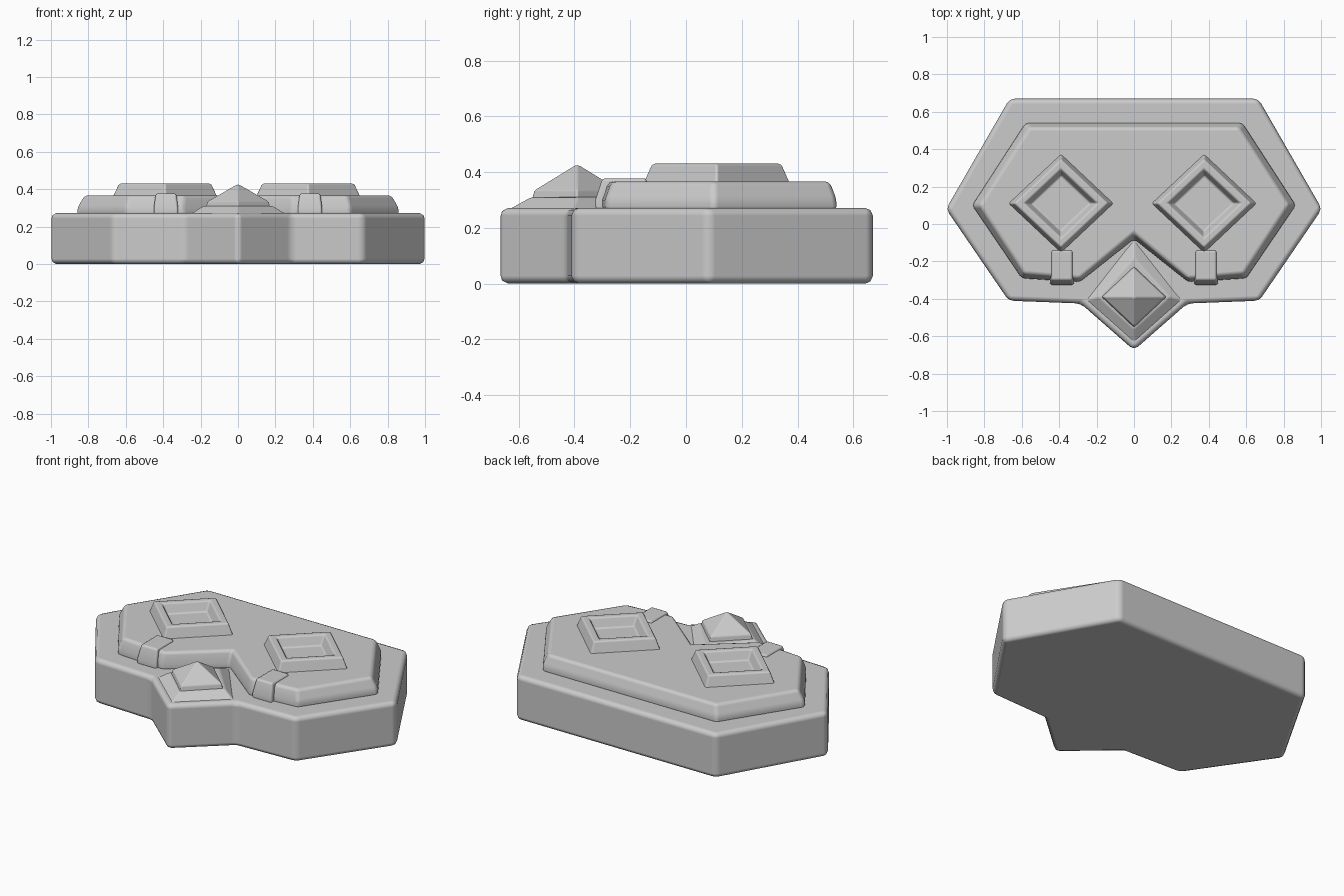
import bpy
import math

cube = bpy.data.objects.get("Cube")
if cube:
    bpy.data.objects.remove(cube)

stone = bpy.data.materials.new("grey stone")
stone.use_nodes = True
GREY = (0.6, 0.6, 0.6, 1)
stone.diffuse_color = GREY
stone.node_tree.nodes["Principled BSDF"].inputs["Base Color"].default_value = GREY


def mirrored(half):
    """Full outline from its +x half, running front to back."""
    return half + [(-x, y) for x, y in reversed(half) if x > 0]


def diamond(cx, cy, rx, ry):
    return [(cx, cy - ry), (cx + rx, cy), (cx, cy + ry), (cx - rx, cy)]


def stack(name, rings, bevel, segments=2):
    """Solid made of outlines joined from the bottom up: (outline, z)."""
    n = len(rings[0][0])
    verts = [(x, y, z) for outline, z in rings for x, y in outline]
    faces = [list(range(n))[::-1], list(range(len(verts) - n, len(verts)))]
    for r in range(len(rings) - 1):
        for i in range(n):
            a, b = r * n + i, r * n + (i + 1) % n
            faces.append((a, b, b + n, a + n))
    mesh = bpy.data.meshes.new(name)
    mesh.from_pydata(verts, [], faces)
    mesh.materials.append(stone)
    obj = bpy.data.objects.new(name, mesh)
    bpy.context.collection.objects.link(obj)
    bpy.ops.object.select_all(action='DESELECT')
    obj.select_set(True)
    bpy.context.view_layer.objects.active = obj
    bpy.ops.object.shade_smooth_by_angle(angle=math.radians(35))
    mod = obj.modifiers.new("worn edges", 'BEVEL')
    mod.width = bevel
    mod.segments = segments
    mod.limit_method = 'ANGLE'
    mod.angle_limit = math.radians(20)
    mod.harden_normals = True
    return obj


# Thick base slab with the beak point at the front
slab = mirrored([(0, -0.675), (0.285, -0.425), (0.67, -0.41), (1.005, 0.08), (0.665, 0.67)])
stack("base_slab", [(slab, 0), (slab, 0.272)], 0.028)

# Raised beak mound and the pyramid on it
stack("beak_mound", [(mirrored([(0, -0.65), (0.27, -0.41), (0, -0.06)]), 0.26),
                     (mirrored([(0, -0.56), (0.19, -0.39), (0, -0.18)]), 0.31)], 0.01)
stack("beak_pyramid", [(diamond(0, -0.39, 0.175, 0.165), 0.3),
                       (diamond(0, -0.39, 0.165, 0.155), 0.335),
                       (diamond(0, -0.39, 0.01, 0.01), 0.424)], 0.006)

# Face plate with a notch above the beak
low = mirrored([(0, -0.08), (0.29, -0.31), (0.6, -0.29), (0.865, 0.1), (0.58, 0.54)])
high = mirrored([(0, -0.05), (0.29, -0.29), (0.585, -0.265), (0.825, 0.1), (0.56, 0.515)])
stack("face_plate", [(low, 0.26), (low, 0.3), (high, 0.367)], 0.018)

for side, cx in (("left", 0.375), ("right", -0.39)):
    # Eye ring sloping into a recessed floor
    rings = [(0.285, 0.355), (0.25, 0.43), (0.195, 0.43), (0.16, 0.372)]
    stack(side + "_eye", [(diamond(cx, 0.11, r, r * 0.94), z) for r, z in rings], 0.01)

    # Small block over the front edge of the plate
    bx = math.copysign(0.385, cx)
    foot = [(bx - 0.065, -0.325), (bx + 0.065, -0.325), (bx + 0.065, -0.14), (bx - 0.065, -0.14)]
    cap = [(bx - 0.055, -0.3), (bx + 0.055, -0.3), (bx + 0.055, -0.14), (bx - 0.055, -0.14)]
    stack(side + "_brow_block", [(foot, 0.265), (foot, 0.3), (cap, 0.378)], 0.012)
